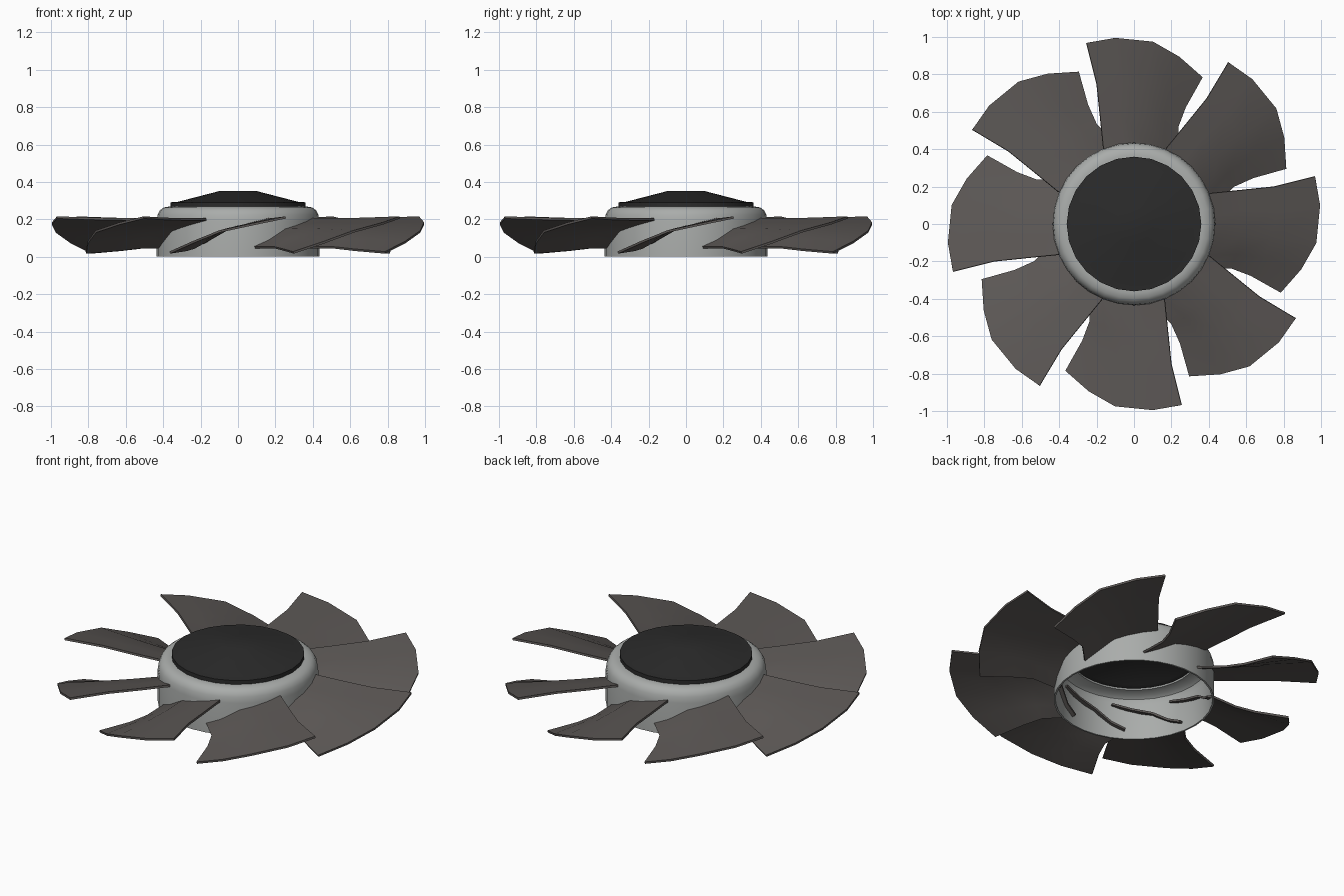
import bpy, bmesh, math

if "Cube" in bpy.data.objects:
    bpy.data.objects.remove(bpy.data.objects["Cube"])

def material(name, rgb):
    m = bpy.data.materials.new(name)
    m.diffuse_color = (*rgb, 1)
    m.use_nodes = True
    m.node_tree.nodes["Principled BSDF"].inputs["Base Color"].default_value = m.diffuse_color
    return m

hub_grey = material("hub light grey", (0.40, 0.415, 0.405))
blade_grey = material("blade warm grey", (0.105, 0.095, 0.09))
cap_black = material("cap black", (0.024, 0.024, 0.024))

def add_object(name, bm, mat, angle=35):
    me = bpy.data.meshes.new(name)
    bm.to_mesh(me)
    bm.free()
    me.materials.append(mat)
    ob = bpy.data.objects.new(name, me)
    bpy.context.collection.objects.link(ob)
    bpy.ops.object.select_all(action='DESELECT')
    ob.select_set(True)
    bpy.context.view_layer.objects.active = ob
    bpy.ops.object.shade_smooth_by_angle(angle=math.radians(angle))
    return ob

def lathe(name, profile, sides, mat, closed):
    """Revolve an (r, z) profile around the z axis."""
    bm = bmesh.new()
    vs = [bm.verts.new((r, 0, z)) for r, z in profile]
    pairs = list(zip(vs, vs[1:])) + ([(vs[-1], vs[0])] if closed else [])
    edges = [bm.edges.new(p) for p in pairs]
    bmesh.ops.spin(bm, geom=vs + edges, cent=(0, 0, 0), axis=(0, 0, 1),
                   angle=math.tau, steps=sides, use_merge=False)
    bmesh.ops.remove_doubles(bm, verts=bm.verts, dist=1e-4)
    bmesh.ops.recalc_face_normals(bm, faces=bm.faces)
    return add_object(name, bm, mat)

# Hollow hub, open at the bottom, with a rounded shoulder
lathe("hub", [(.435, 0), (.435, .19), (.430, .225), (.418, .248), (.398, .263),
              (.37, .268), (.34, .268), (.34, .258), (.39, .252), (.41, .238),
              (.42, .21), (.425, 0)], 32, hub_grey, True)

# Shallow domed cap
lathe("cap", [(0, .336), (.1, .336), (.32, .277), (.335, .268), (.36, .268), (.36, .291),
              (.32, .294), (.1, .351), (0, .351)], 24, cap_black, False)

# Blade sections from tip to root, each from the high edge to the low edge
sections = [
    [(-.255, .968, .210), (-.10, .995, .178), (.10, .975, .135), (.24, .895, .078), (.365, .785, .022)],
    [(-.200, .750, .203), (-.07, .760, .175), (.07, .740, .143), (.18, .690, .089), (.275, .625, .036)],
    [(-.180, .560, .200), (-.07, .580, .175), (.06, .570, .146), (.16, .545, .090), (.235, .520, .048)],
    [(-.165, .410, .200), (-.05, .430, .172), (.07, .430, .143), (.165, .405, .085), (.237, .364, .050)],
]
# The root runs a little way through the hub wall
sections.append([(x * .92, y * .92, z) for x, y, z in sections[-1]])

def make_blade(i):
    bm = bmesh.new()
    rows = [[bm.verts.new(p) for p in row] for row in sections]
    for a, b in zip(rows, rows[1:]):
        for j in range(len(a) - 1):
            bm.faces.new((a[j], b[j], b[j + 1], a[j + 1]))
    ob = add_object(f"blade_{i + 1}", bm, blade_grey, 40)
    ob.rotation_euler.z = i * math.tau / 8
    mod = ob.modifiers.new("thickness", 'SOLIDIFY')
    mod.thickness = .012
    mod.offset = 0
    bpy.ops.object.modifier_apply(modifier=mod.name)
    bpy.ops.object.shade_smooth_by_angle(angle=math.radians(40))

for i in range(8):
    make_blade(i)
